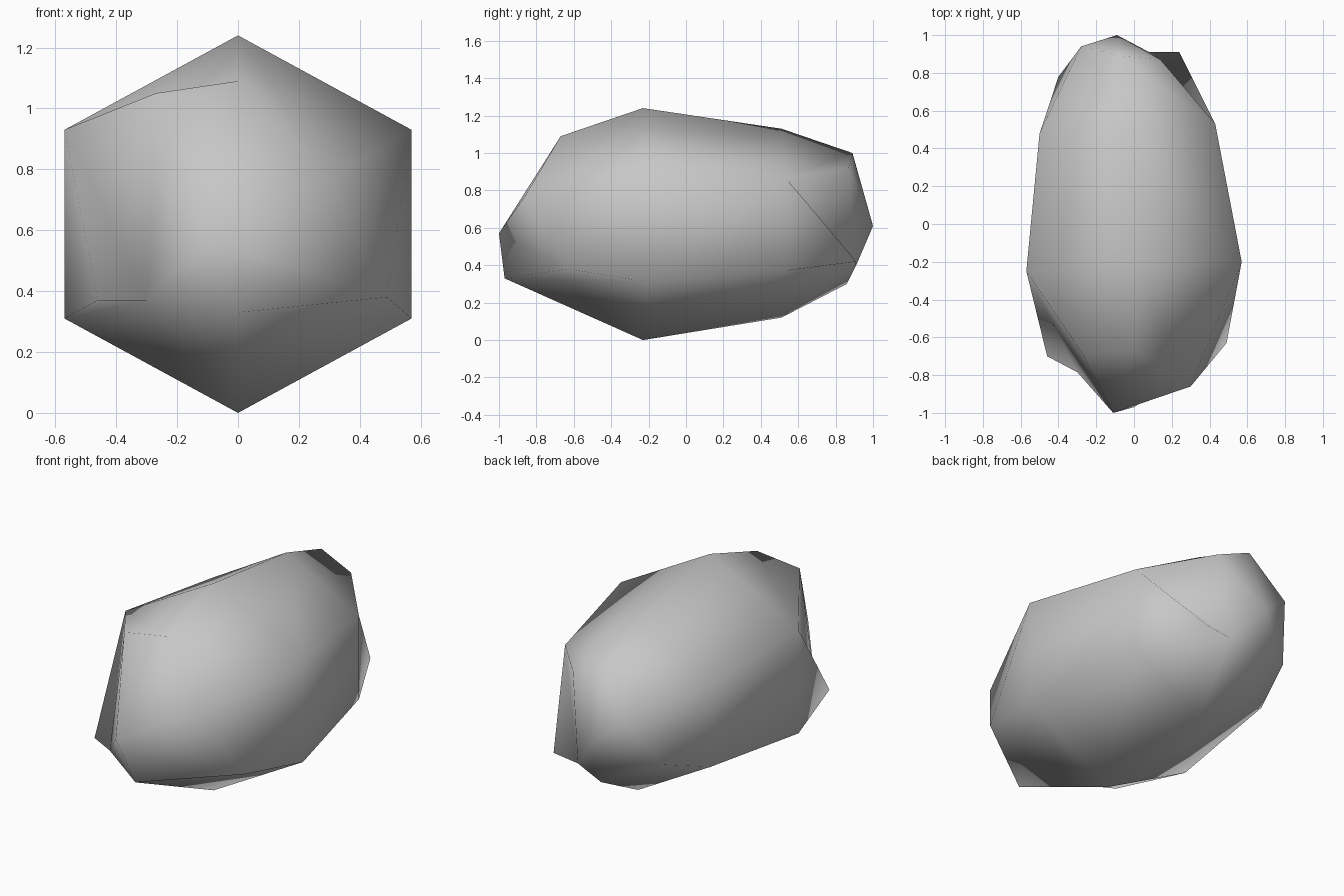
import bpy, bmesh

cube = bpy.data.objects.get("Cube")
if cube:
    bpy.data.objects.remove(cube, do_unlink=True)

# Single stone colour
stone = bpy.data.materials.new("stone_grey")
stone.use_nodes = True
grey = (0.57, 0.57, 0.57, 1.0)
stone.diffuse_color = grey
bsdf = stone.node_tree.nodes["Principled BSDF"]
bsdf.inputs["Base Color"].default_value = grey
bsdf.inputs["Roughness"].default_value = 0.9

# Six-sided rings from front to back: top, upper left, lower left, bottom, lower right, upper right
RINGS = [
    [(0.0, -0.67, 1.09), (-0.27, -0.69, 1.05), (-0.30, -0.785, 0.37),
     (0.0, -0.97, 0.33), (0.49, -0.63, 0.38), (0.30, -0.86, 0.77)],
    [(0.0, -0.23, 1.24), (-0.57, -0.25, 0.93), (-0.57, -0.25, 0.31),
     (0.0, -0.23, 0.0), (0.57, -0.20, 0.31), (0.57, -0.20, 0.93)],
    [(-0.04, 0.51, 1.13), (-0.50, 0.48, 0.87), (-0.50, 0.48, 0.37),
     (-0.04, 0.51, 0.12), (0.43, 0.53, 0.37), (0.43, 0.53, 0.87)],
    [(-0.07, 0.89, 1.00), (-0.28, 0.94, 0.75), (-0.40, 0.78, 0.47),
     (-0.04, 0.86, 0.30), (0.08, 0.91, 0.40), (0.14, 0.87, 0.92)],
]
FRONT_TIP = (-0.11, -1.0, 0.57)
BACK_TIP = (-0.09, 1.0, 0.61)
# Knobs on the sides: (ring gap, side index) -> peak, upper corner, lower corner, end corners
FRONT_KNOB = (-0.46, -0.70, 0.37)
BACK_KNOB = (0.24, 0.91, 0.42)

bm = bmesh.new()
rings = [[bm.verts.new(p) for p in ring] for ring in RINGS]


def fan(peak, loop):
    """Join a peak to every edge of a closed loop."""
    tip = bm.verts.new(peak)
    for i, v in enumerate(loop):
        bm.faces.new((tip, v, loop[(i + 1) % len(loop)]))


def knob(peak, upper, lower, end_low, end_up):
    """Fill a side with a raised knob below and a sunken face above."""
    bm.faces.new((upper, end_low, end_up))
    fan(peak, [upper, lower, end_low])


# Sides between neighbouring rings, leaving out the two with knobs
for gap, (a, b) in enumerate(zip(rings, rings[1:])):
    for i in range(6):
        if (gap, i) not in ((0, 1), (2, 4)):
            j = (i + 1) % 6
            bm.faces.new((a[i], a[j], b[j], b[i]))

front, wide, rear, back = rings
knob(FRONT_KNOB, wide[1], wide[2], front[2], front[1])
knob(BACK_KNOB, rear[5], rear[4], back[4], back[5])

# Pointed ends
fan(FRONT_TIP, front)
fan(BACK_TIP, back)

bmesh.ops.recalc_face_normals(bm, faces=bm.faces)
for f in bm.faces:
    f.smooth = True

mesh = bpy.data.meshes.new("rock")
bm.to_mesh(mesh)
bm.free()
mesh.materials.append(stone)
rock = bpy.data.objects.new("rock", mesh)
bpy.context.collection.objects.link(rock)
